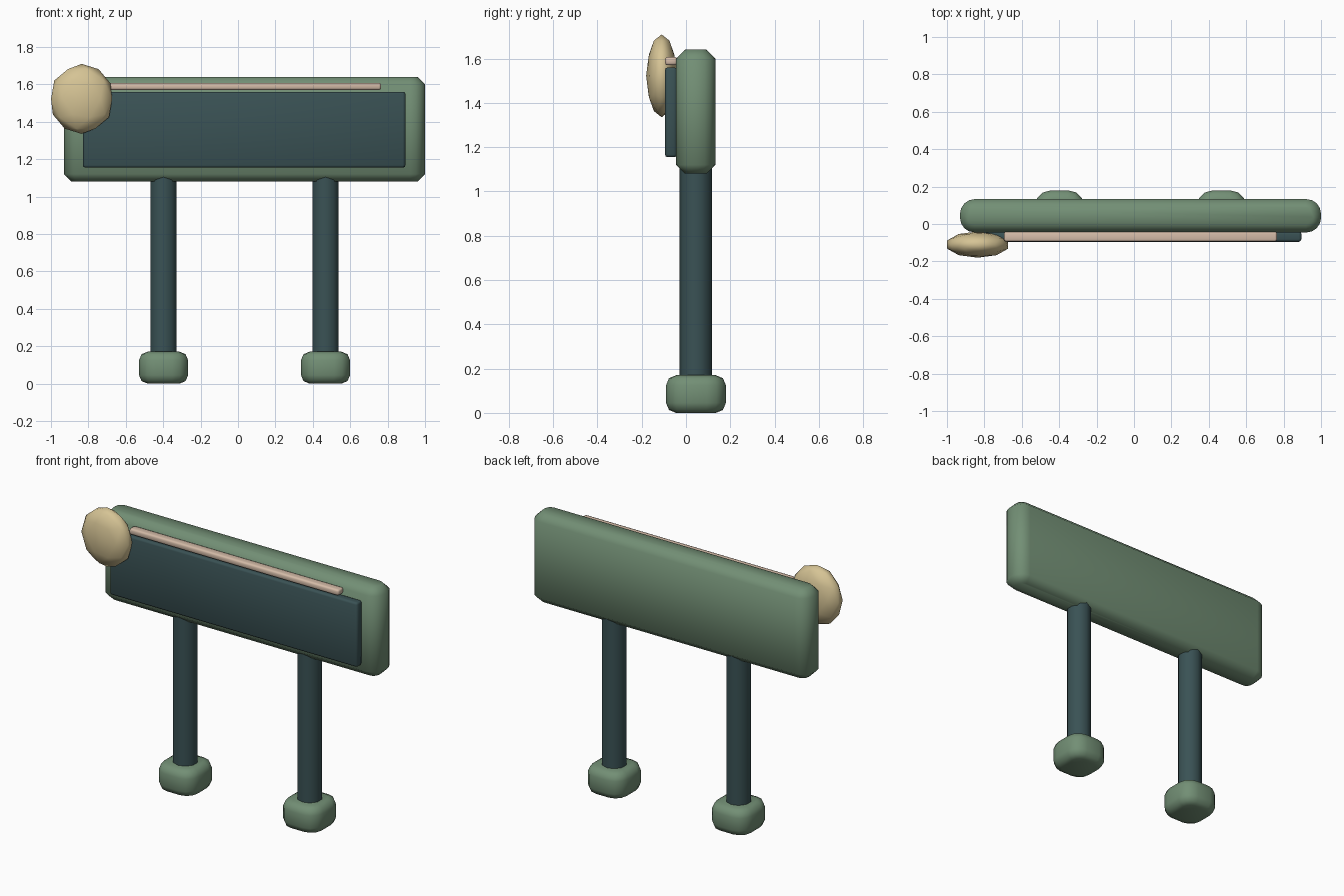
import bpy, bmesh, math
from mathutils import Matrix, Vector

if "Cube" in bpy.data.objects:
    bpy.data.objects.remove(bpy.data.objects["Cube"], do_unlink=True)


def material(name, rgb):
    mat = bpy.data.materials.new(name)
    mat.use_nodes = True
    colour = (*rgb, 1)
    mat.diffuse_color = colour
    mat.node_tree.nodes["Principled BSDF"].inputs["Base Color"].default_value = colour
    return mat


GREEN = material("sage green", (0.17, 0.275, 0.178))
DARK = material("dark teal", (0.042, 0.084, 0.09))
SAND = material("sand", (0.67, 0.55, 0.30))
PINK = material("pale wood", (0.66, 0.50, 0.39))


def finish(name, bm, centre, mat, angle=60):
    bmesh.ops.recalc_face_normals(bm, faces=bm.faces[:])
    mesh = bpy.data.meshes.new(name)
    bm.to_mesh(mesh)
    bm.free()
    mesh.materials.append(mat)
    obj = bpy.data.objects.new(name, mesh)
    obj.location = centre
    bpy.context.collection.objects.link(obj)
    bpy.ops.object.select_all(action="DESELECT")
    obj.select_set(True)
    bpy.context.view_layer.objects.active = obj
    bpy.ops.object.shade_smooth_by_angle(angle=math.radians(angle))
    return obj


def bevel(bm, edges, width, segments):
    bmesh.ops.bevel(bm, geom=edges, offset=width, segments=segments,
                    profile=0.5, affect="EDGES")


def rounded_block(name, low, high, mat, corner, rim, corner_steps=3, rim_steps=1):
    """Box with rounded upright corners and a bevelled top and bottom rim."""
    low, high = Vector(low), Vector(high)
    bm = bmesh.new()
    bmesh.ops.create_cube(bm, size=1)
    bmesh.ops.scale(bm, vec=high - low, verts=bm.verts[:])
    upright = [e for e in bm.edges
               if abs(e.verts[0].co.z - e.verts[1].co.z) > 0.001]
    bevel(bm, upright, corner, corner_steps)
    rims = [e for e in bm.edges
            if abs(e.verts[0].co.z - e.verts[1].co.z) < 0.001]
    bevel(bm, rims, rim, rim_steps)
    return finish(name, bm, (low + high) / 2, mat)


MID_X, MID_Y = 0.035, 0.045

# Sign board, front panel and the rail along its upper edge
rounded_block("board", (-0.93, -0.045, 1.08), (1, 0.133, 1.64), GREEN, 0.078, 0.04, 4)
rounded_block("front_panel", (-0.83, -0.095, 1.155), (0.895, -0.04, 1.56),
              DARK, 0.014, 0.012, 2, 2)
rounded_block("rail", (-0.695, -0.094, 1.57), (0.765, -0.04, 1.607),
              PINK, 0.012, 0.01, 2, 2)

# Posts and feet
for side, sign in (("right", -1), ("left", 1)):
    x = MID_X + sign * 0.433
    rounded_block(side + "_foot", (x - 0.131, MID_Y - 0.135, 0),
                  (x + 0.131, MID_Y + 0.135, 0.17), GREEN, 0.085, 0.045, 3, 2)
    bm = bmesh.new()
    bmesh.ops.create_cone(bm, cap_ends=True, segments=10, radius1=0.0735,
                          radius2=0.0735, depth=1.04,
                          matrix=Matrix.Rotation(math.pi / 2, 4, "Z"))
    # Turn the post so that a corner faces front and back
    first = max(bm.verts, key=lambda v: v.co.y)
    turn = math.pi / 2 - math.atan2(first.co.y, first.co.x)
    bmesh.ops.rotate(bm, matrix=Matrix.Rotation(turn, 3, "Z"), verts=bm.verts[:])
    finish(side + "_post", bm, (x, MID_Y, 0.62), DARK)

# Flattened disc at the upper corner
bm = bmesh.new()
bmesh.ops.create_icosphere(bm, subdivisions=2, radius=1)
bmesh.ops.scale(bm, vec=(0.172, 0.07, 0.187), verts=bm.verts[:])
finish("corner_disc", bm, (-0.836, -0.11, 1.522), SAND, 180)
